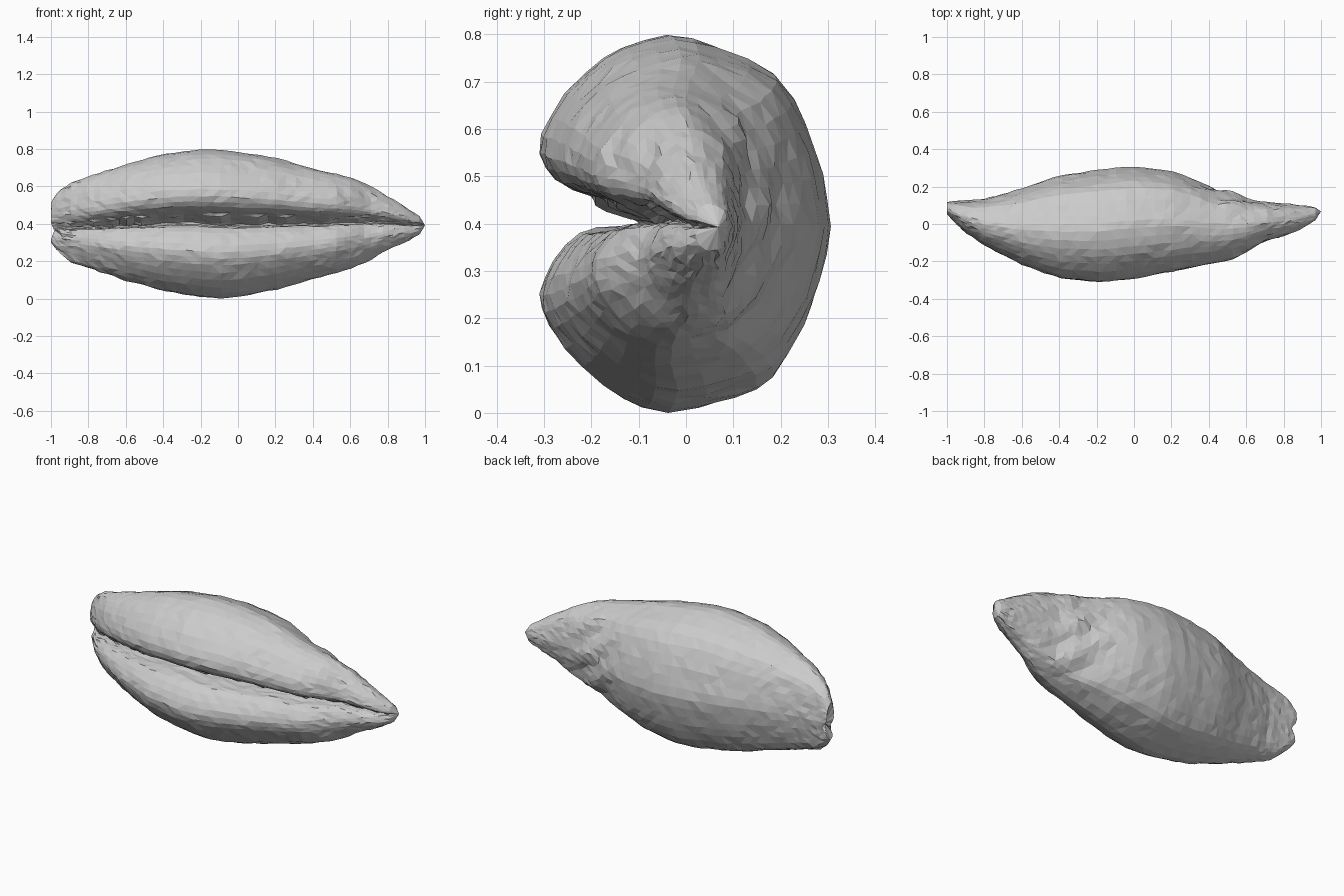
import bpy, bmesh, math, random
from mathutils import Vector

if "Cube" in bpy.data.objects:
    bpy.data.objects.remove(bpy.data.objects["Cube"])

random.seed(4)

# Lengthwise stations: x, bottom z, top z, front y, back y
STATIONS = [
    (-1.00, .30, .52, .055, .118), (-.97, .26, .565, .02, .122), (-.90, .20, .62, -.045, .125),
    (-.80, .165, .655, -.115, .135), (-.60, .10, .72, -.215, .19), (-.40, .045, .775, -.288, .26),
    (-.20, .012, .80, -.308, .288), (-.08, .004, .797, -.302, .303), (.02, .016, .785, -.288, .308),
    (.20, .05, .755, -.255, .285), (.34, .09, .715, -.225, .232), (.42, .11, .695, -.21, .198),
    (.52, .14, .67, -.195, .18), (.61, .167, .648, -.145, .135), (.70, .205, .61, -.09, .12),
    (.80, .265, .55, -.065, .11), (.90, .305, .49, -.025, .10), (.97, .345, .445, .02, .09)]

# Widest cross-section (y, z): back, underside, lower lip, slot, upper lip, top
PROFILE = [
    (.305, .40), (.28, .28), (.245, .18), (.18, .075), (.10, .033), (-.04, .004), (-.13, .03),
    (-.22, .10), (-.285, .18), (-.306, .25), (-.28, .32), (-.22, .378), (-.16, .388), (-.11, .392),
    (-.06, .402), (-.10, .42), (-.15, .438), (-.20, .46), (-.275, .495), (-.306, .55), (-.285, .63),
    (-.21, .72), (-.13, .775), (-.03, .80), (.06, .78), (.19, .72), (.25, .62), (.285, .51)]


def spline(p0, p1, p2, p3, t):
    return .5 * (2 * p1 + (p2 - p0) * t + (2 * p0 - 5 * p1 + 4 * p2 - p3) * t * t
                 + (3 * p1 - p0 - 3 * p2 + p3) * t ** 3)


def section_points():
    pts = [Vector((y / .306, (z - .402) / .398)) for y, z in PROFILE]
    n = len(pts)
    return [spline(pts[i - 1], pts[i], pts[(i + 1) % n], pts[(i + 2) % n], t)
            for i in range(n) for t in (0, .5)]


def station(x):
    for a, b in zip(STATIONS, STATIONS[1:]):
        if x <= b[0]:
            t = (x - a[0]) / (b[0] - a[0])
            return [p + (q - p) * t for p, q in zip(a[1:], b[1:])]
    return STATIONS[-1][1:]


ring_shape = section_points()
n = len(ring_shape)
SLOT = range(23, 34)
COUNT = 52
bm = bmesh.new()
rings = []
for k in range(COUNT):
    # closer spacing toward both ends
    f = k / (COUNT - 1)
    x = -1 + 1.97 * (f - .05 * math.sin(2 * math.pi * f))
    z0, z1, y0, y1 = station(x)
    fade = (z1 - z0) / .8
    tooth = random.uniform(-1, 1) * fade
    left_end = min(1, max(0, (-.3 - x) / .6))
    ring = []
    for i, p in enumerate(ring_shape):
        y = (y0 + y1) / 2 + p.x * (y1 - y0) / 2
        z = (z0 + z1) / 2 + p.y * (z1 - z0) / 2
        dx = 0
        if i in SLOT:
            # ragged teeth along the slot
            y += .02 * tooth
            z += random.uniform(-.004, .004) * fade + .006 * tooth
        else:
            dx = random.uniform(-.008, .008) * fade
            y += random.uniform(-.003, .003)
            z += random.uniform(-.003, .003)
        # slot sits a little lower at the left end
        if p.x < 0:
            z -= .035 * left_end * max(0, 1 - abs(p.y) * 1.6)
        # folds where the back steps down to the pointed spire
        if p.x > .3:
            fold = math.exp(-((x - .5) / .14) ** 2)
            y += .012 * fold * math.sin(9 * p.y + 25 * x) - .008 * fold
        # notch the blunt left end between the lips
        if x < -.93:
            dx += .035 * max(0, 1 - abs(p.y + .3) * 2) * (-.93 - x) / .07
        ring.append(bm.verts.new((max(-1, x + dx), y, z)))
    rings.append(ring)

for a, b in zip(rings, rings[1:]):
    for i in range(n):
        j = (i + 1) % n
        bm.faces.new((a[i], a[j], b[j], b[i]))

# Close both ends
left = bm.verts.new((-.97, .10, .40))
right = bm.verts.new((1.0, .068, .395))
for i in range(n):
    j = (i + 1) % n
    bm.faces.new((left, rings[0][j], rings[0][i]))
    bm.faces.new((right, rings[-1][i], rings[-1][j]))

# Merge crowded points at the tips, then split into flat triangles
bmesh.ops.remove_doubles(bm, verts=bm.verts[:], dist=.008)
bmesh.ops.triangulate(bm, faces=bm.faces[:])
bmesh.ops.recalc_face_normals(bm, faces=bm.faces[:])
lowest = min(v.co.z for v in bm.verts)
bmesh.ops.translate(bm, verts=bm.verts[:], vec=(0, 0, -lowest))
mesh = bpy.data.meshes.new("seashell")
bm.to_mesh(mesh)
bm.free()
shell = bpy.data.objects.new("seashell", mesh)
bpy.context.collection.objects.link(shell)
